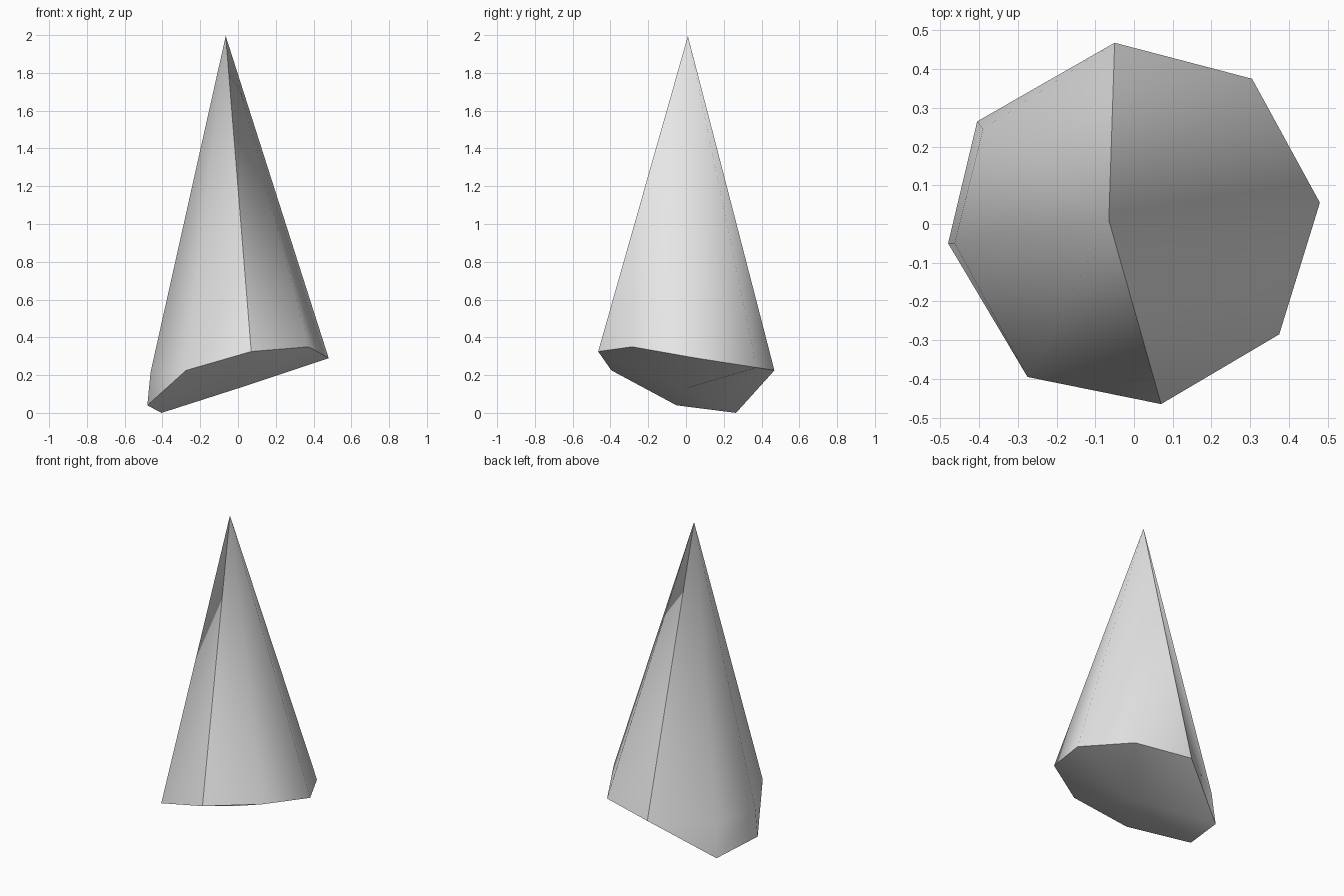
import bpy
import bmesh
from mathutils import Vector

cube = bpy.data.objects.get("Cube")
if cube:
    bpy.data.objects.remove(cube)

# Material
grey = bpy.data.materials.new("light_grey")
grey.use_nodes = True
colour = (0.8, 0.8, 0.8, 1)
grey.diffuse_color = colour
grey.node_tree.nodes["Principled BSDF"].inputs["Base Color"].default_value = colour

# Eight-sided uneven rim, counter-clockwise from the +x corner
RIM = [(0.48, 0.055, 0.295), (0.305, 0.375, 0.245), (-0.05, 0.468, 0.23),
       (-0.405, 0.265, 0.005), (-0.48, -0.05, 0.045), (-0.275, -0.395, 0.23),
       (0.07, -0.465, 0.33), (0.375, -0.285, 0.355)]
# Shoulder corners above the two lowest rim corners
SHOULDER = {3: (-0.39, 0.245, 0.22), 4: (-0.463, -0.05, 0.22)}
SEAMS = (2, 6)

bm = bmesh.new()
apex = bm.verts.new((-0.065, 0.01, 2))
hub = bm.verts.new((0, 0, 0.135))
rim = [bm.verts.new(p) for p in RIM]
upper = [bm.verts.new(SHOULDER[i]) if i in SHOULDER else v for i, v in enumerate(rim)]

for i in range(len(rim)):
    j = (i + 1) % len(rim)
    # Cone side and underside
    bm.faces.new((upper[i], upper[j], apex))
    bm.faces.new((rim[j], rim[i], hub))
    # Skirt between the shoulder and the lowered corners
    skirt = list(dict.fromkeys((rim[i], rim[j], upper[j], upper[i])))
    if len(skirt) > 2:
        bm.faces.new(skirt)

# Smooth sides, sharp rim and two sharp seams
for face in bm.faces:
    face.smooth = True
for i, v in enumerate(rim):
    bm.edges.get((v, rim[(i + 1) % len(rim)])).smooth = False
for i in SEAMS:
    bm.edges.get((rim[i], apex)).smooth = False
bm.normal_update()

mesh = bpy.data.meshes.new("tilted_cone")
bm.to_mesh(mesh)
bm.free()
mesh.materials.append(grey)
cone = bpy.data.objects.new("tilted_cone", mesh)
bpy.context.collection.objects.link(cone)
cone.location = Vector((0, 0, -min(v.co.z for v in mesh.vertices)))
